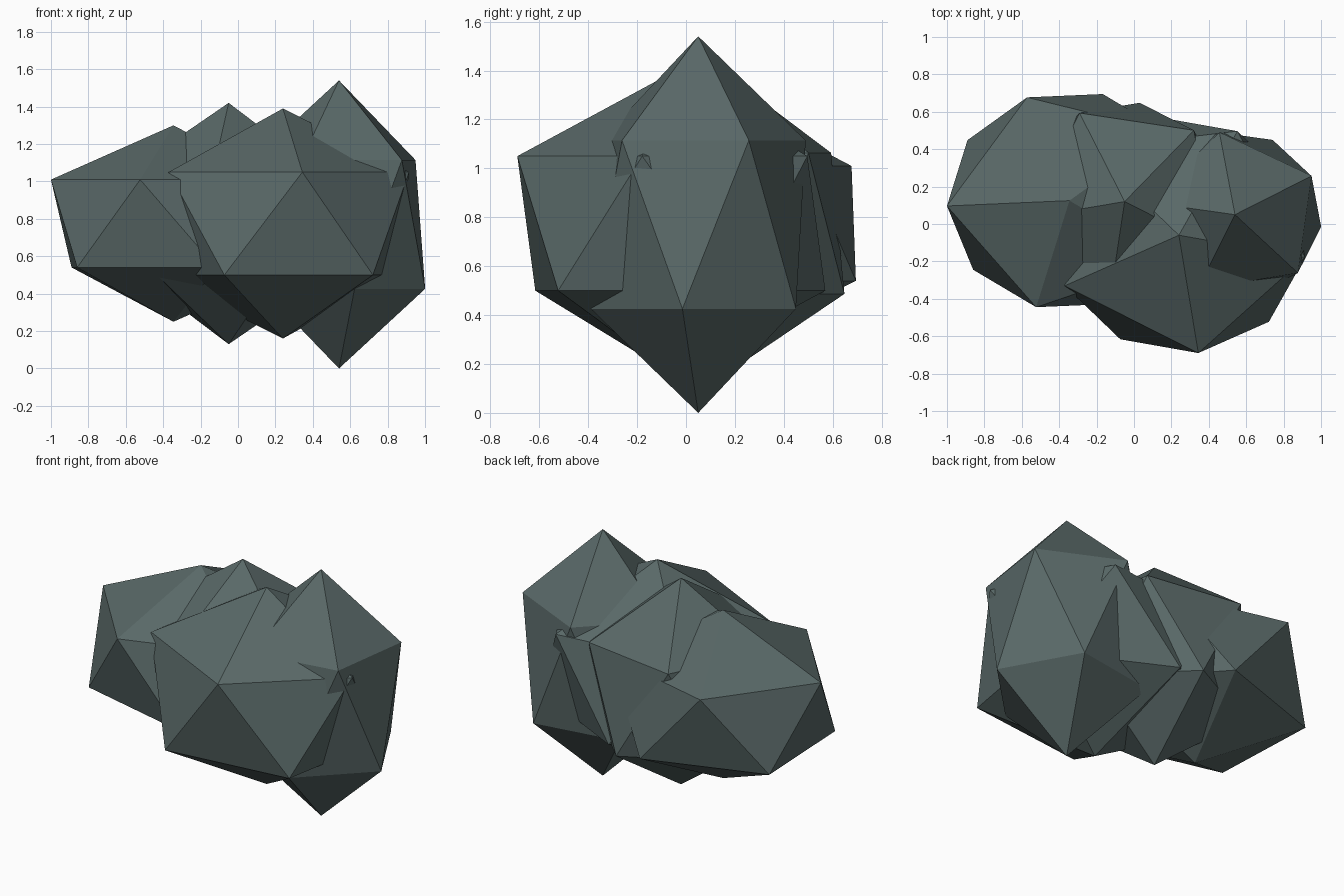
import bpy, math

if "Cube" in bpy.data.objects:
    bpy.data.objects.remove(bpy.data.objects["Cube"])

stone = bpy.data.materials.new("dark grey green stone")
stone.diffuse_color = (0.10, 0.14, 0.137, 1)
stone.use_nodes = True
stone.node_tree.nodes["Principled BSDF"].inputs["Base Color"].default_value = stone.diffuse_color


def boulder(name, location, scale, turn):
    """A flat-faced icosahedron, stretched and turned about z."""
    bpy.ops.mesh.primitive_ico_sphere_add(
        subdivisions=1, radius=1, location=location,
        rotation=(0, 0, math.radians(turn)))
    ob = bpy.context.object
    ob.name = name
    ob.scale = scale
    ob.data.materials.append(stone)


# Four overlapping lumps that share one mid height
boulder("right_lump", (0.54, 0.05, 0.77), (0.52, 0.498, 0.77), 172)
boulder("front_lump", (0.24, -0.06, 0.775), (0.766, 0.708, 0.615), -10)
boulder("left_lump", (-0.345, 0.125, 0.775), (0.733, 0.66, 0.525), 182.5)
boulder("back_lump", (-0.05, 0.12, 0.775), (0.597, 0.589, 0.645), -98.6)
